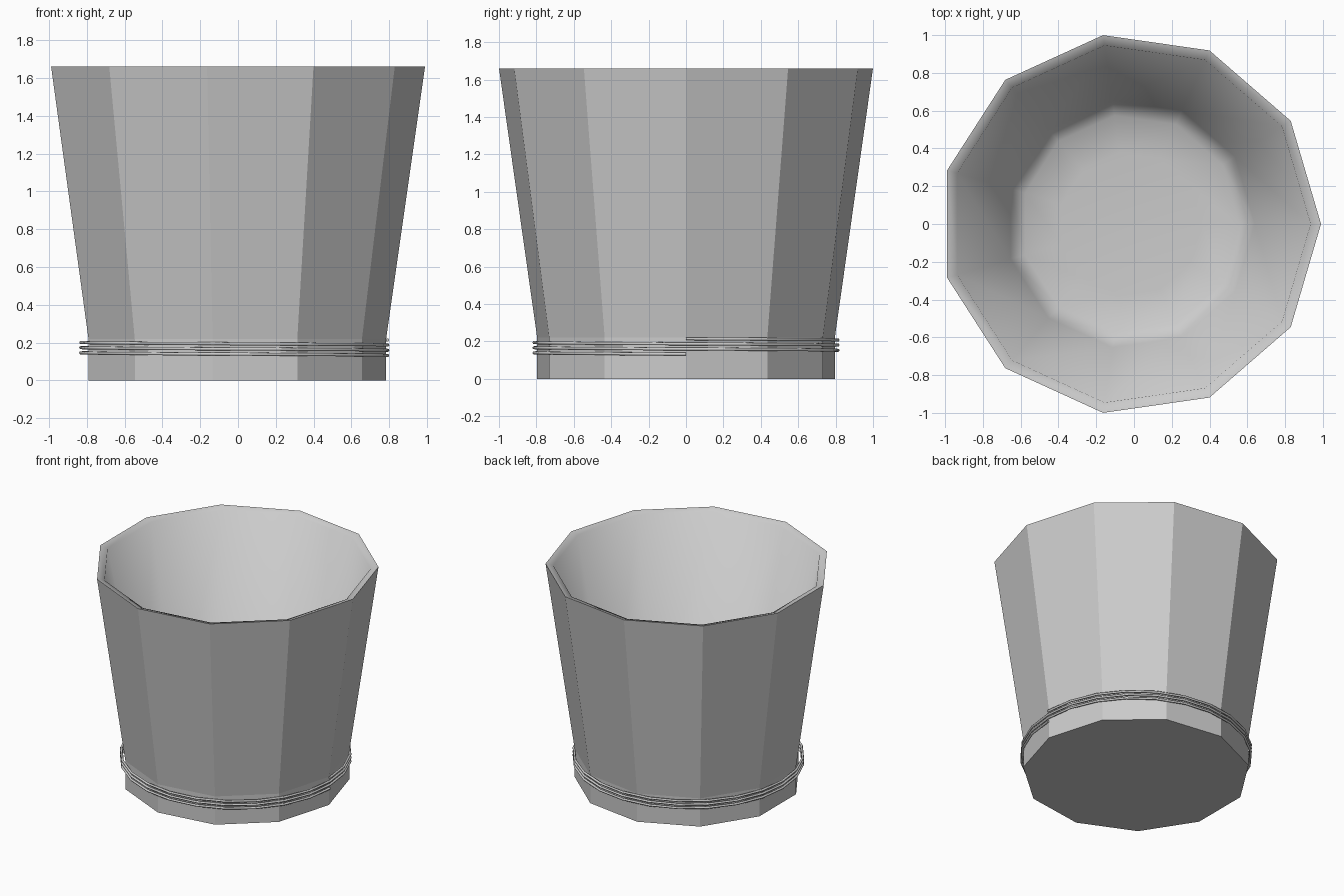
import bpy, bmesh, math

if "Cube" in bpy.data.objects:
    bpy.data.objects.remove(bpy.data.objects["Cube"])

CX = -0.02   # axis offset so the 11-sided body is centred by its bounds
SIDES = 11

# bucket: outer wall is faceted, inner wall and floor are smooth
outer = [(0.804, 0.0), (0.804, 0.22), (1.01, 1.66)]
inner = [(0.955, 1.645), (0.66, 0.15), (0.58, 0.10), (0.38, 0.08)]
profile = outer + inner

bm = bmesh.new()
rings = []
for r, z in profile:
    rings.append([bm.verts.new((CX + r * math.cos(2 * math.pi * i / SIDES),
                                r * math.sin(2 * math.pi * i / SIDES), z))
                  for i in range(SIDES)])
for k in range(len(rings) - 1):
    a, b = rings[k], rings[k + 1]
    for i in range(SIDES):
        j = (i + 1) % SIDES
        f = bm.faces.new((a[i], a[j], b[j], b[i]))
        f.smooth = k >= len(outer) - 1
bm.faces.new(rings[0][::-1])            # underside
bm.faces.new(rings[-1]).smooth = True   # inside floor
# keep the rim and the facets crisp
for e in bm.edges:
    if any(not f.smooth for f in e.link_faces):
        e.smooth = False
mesh = bpy.data.meshes.new("bucket")
bm.to_mesh(mesh)
bm.free()
bpy.context.collection.objects.link(bpy.data.objects.new("bucket", mesh))

# wire binding: three turns descending counter-clockwise from +x
TURNS, STEPS = 3, 24
curve = bpy.data.curves.new("wire_coil", 'CURVE')
curve.dimensions = '3D'
curve.bevel_depth = 0.009
curve.bevel_resolution = 1
curve.use_fill_caps = True
spline = curve.splines.new('POLY')
n = TURNS * STEPS
spline.points.add(n)
for i, p in enumerate(spline.points):
    t = i / n
    a = 2 * math.pi * TURNS * t
    p.co = (CX + 0.812 * math.cos(a), 0.812 * math.sin(a), 0.214 - 0.082 * t, 1)
bpy.context.collection.objects.link(bpy.data.objects.new("wire_coil", curve))
